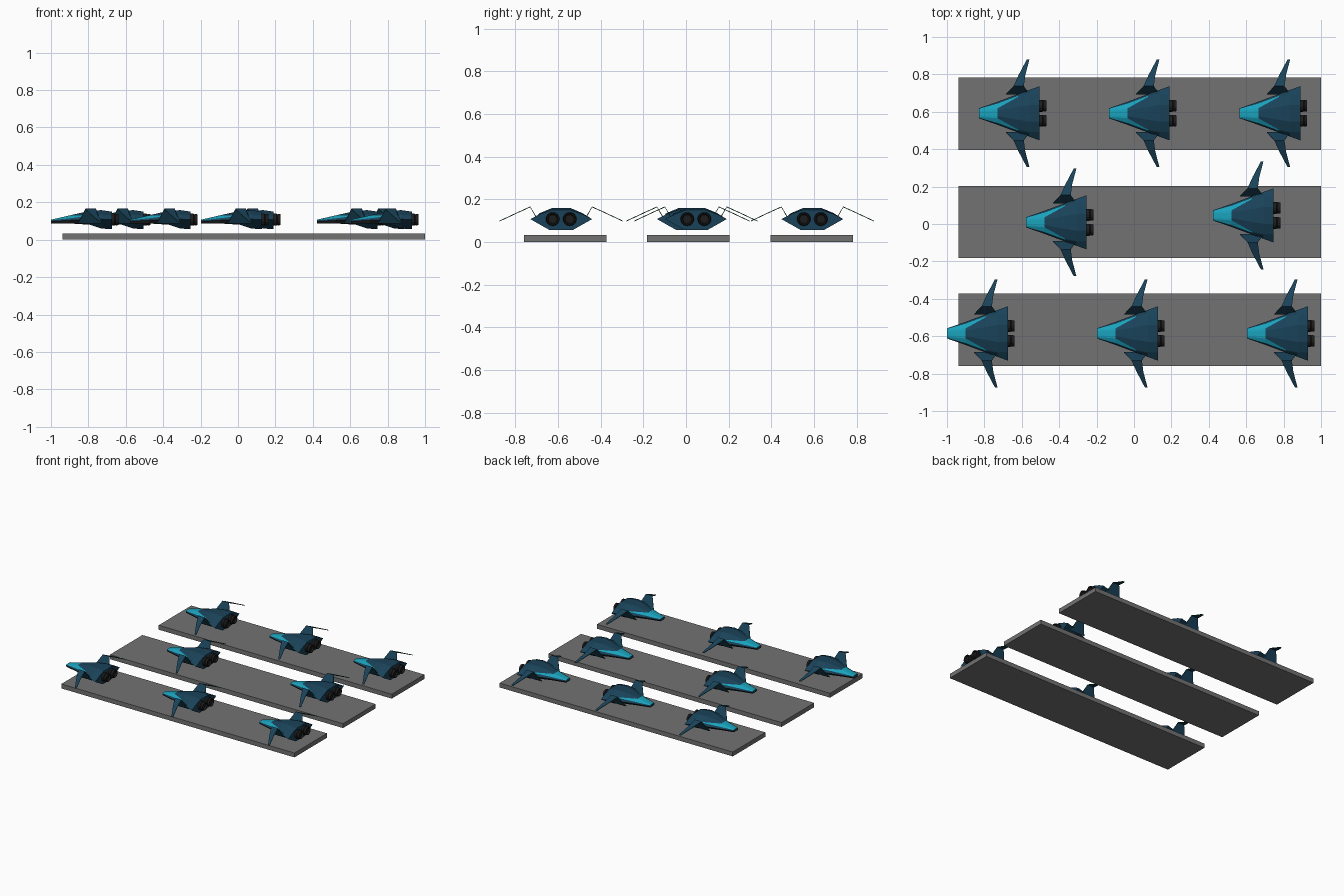
import bpy, bmesh
from math import pi
from mathutils import Matrix, Vector

if "Cube" in bpy.data.objects:
    bpy.data.objects.remove(bpy.data.objects["Cube"])


def material(name, rgb):
    m = bpy.data.materials.new(name)
    m.diffuse_color = (*rgb, 1)
    m.use_nodes = True
    m.node_tree.nodes["Principled BSDF"].inputs["Base Color"].default_value = m.diffuse_color
    return m


NAVY = material("navy", (0.01, 0.055, 0.10))
CYAN = material("cyan", (0.01, 0.36, 0.50))
DARK = material("dark_hull", (0.018, 0.022, 0.025))
BLACK = material("engine_black", (0.012, 0.012, 0.012))
GREEN = material("green_edge", (0.01, 0.10, 0.03))
DECK = material("deck_grey", (0.17, 0.17, 0.17))


def finish(bm, name, mats):
    bmesh.ops.recalc_face_normals(bm, faces=bm.faces)
    me = bpy.data.meshes.new(name)
    bm.to_mesh(me)
    bm.free()
    for m in mats:
        me.materials.append(m)
    return me


def place(name, mesh, loc):
    ob = bpy.data.objects.new(name, mesh)
    ob.location = loc
    bpy.context.collection.objects.link(ob)


# Hull: half cross-sections (y, z) from top to bottom, lofted along x from the nose
SECTIONS = [
    (0.00, [(.010, .107), (.019, .106), (.024, .104), (.027, .098), (.022, .088)]),
    (0.10, [(.015, .130), (.027, .128), (.052, .114), (.062, .104), (.045, .087)]),
    (0.21, [(.035, .155), (.088, .133), (.093, .129), (.103, .110), (.065, .080)]),
    (0.27, [(.045, .158), (.100, .135), (.104, .132), (.125, .110), (.060, .060)]),
    (0.325, [(.045, .150), (.100, .130), (.104, .128), (.145, .107), (.055, .056)]),
]


def hull_mesh():
    bm = bmesh.new()
    rings = []
    for x, half in SECTIONS:
        pts = half + [(-y, z) for y, z in reversed(half)]
        rings.append([bm.verts.new((x, y, z)) for y, z in pts])
    n = len(rings[0])
    for i, (a, b) in enumerate(zip(rings, rings[1:])):
        for j in range(n):
            k = (j + 1) % n
            f = bm.faces.new((a[j], a[k], b[k], b[j]))
            strip = min(j, 8 - j) if j < 9 else -1   # -1 is the top panel
            if strip == 4 or (strip == 3 and i < 2):
                f.material_index = 2
            elif (i == 0 and strip < 2) or (i == 1 and strip == 1):
                f.material_index = 1
    bm.faces.new(rings[0])
    bm.faces.new(rings[-1])
    return finish(bm, "hull", [NAVY, CYAN, DARK])


# Gull wings: chord stations (leading x, trailing x, y, z)
STATIONS = [(.145, .270, .100, .092), (.185, .240, .145, .166),
            (.212, .248, .205, .139), (.256, .270, .288, .100)]


def wing_mesh():
    bm = bmesh.new()
    t = .004
    for side in (1, -1):
        rings = [[bm.verts.new((x, side * y, z + dz))
                  for x, dz in ((x0, 0), (x1, 0), (x1, -t), (x0, -t))]
                 for x0, x1, y, z in STATIONS]
        # Shift the lower skin of the steep root sideways so it keeps its thickness
        for v in rings[0][2:]:
            v.co.y += side * t
        for a, b in zip(rings, rings[1:]):
            for j in range(4):
                k = (j + 1) % 4
                f = bm.faces.new((a[j], a[k], b[k], b[j]))
                f.material_index = j % 2
        bm.faces.new(rings[0])
        bm.faces.new(rings[-1]).material_index = 1
    return finish(bm, "wings", [NAVY, GREEN])


# Engines: stepped nozzles, turned along x with a recessed outlet
NOZZLE = [(.300, .028), (.322, .032), (.340, .032), (.343, .028),
          (.346, .031), (.361, .029), (.361, .024), (.350, .020)]


def engine_mesh():
    bm = bmesh.new()
    n = 16
    for y in (-.040, .040):
        rings = [[bm.verts.new(Vector((x, y, .107)) +
                               Matrix.Rotation(2 * pi * k / n, 3, 'X') @ Vector((0, 0, r)))
                  for k in range(n)] for x, r in NOZZLE]
        for a, b in zip(rings, rings[1:]):
            for j in range(n):
                k = (j + 1) % n
                bm.faces.new((a[j], a[k], b[k], b[j]))
        bm.faces.new(rings[0])
        bm.faces.new(rings[-1])
    return finish(bm, "engines", [BLACK])


# Landing decks
bm = bmesh.new()
bmesh.ops.create_cube(bm, size=1, matrix=Matrix.Diagonal((1.937, .387, .033, 1)))
deck = finish(bm, "deck", [DECK])
for i, y in enumerate((-.565, .011, .590)):
    place(f"deck_{i + 1}", deck, (.0315, y, .0165))

# Fighters: nose positions on the three decks
parts = {"hull": hull_mesh(), "wings": wing_mesh(), "engines": engine_mesh()}
NOSES = [(-.829, .592), (-.134, .592), (.565, .592), (-.578, .009), (.422, .046),
         (-1.0, -.585), (-.198, -.585), (.604, -.585)]
for i, (x, y) in enumerate(NOSES):
    for name, mesh in parts.items():
        place(f"fighter_{i + 1}_{name}", mesh, (x, y, 0))
